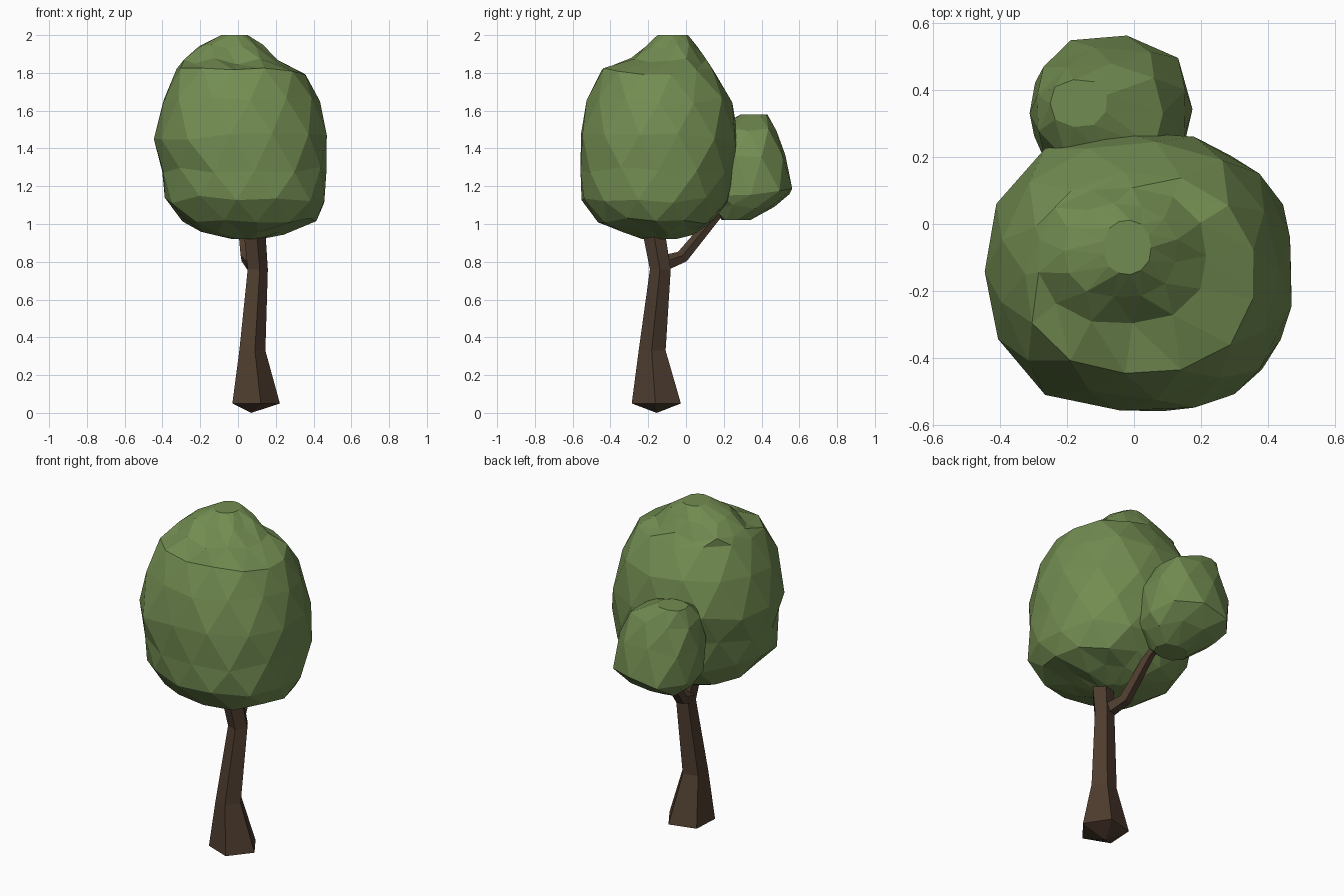
import bpy, bmesh, math, random
from mathutils import Vector, Quaternion

if "Cube" in bpy.data.objects:
    bpy.data.objects.remove(bpy.data.objects["Cube"])


def material(name, rgb):
    m = bpy.data.materials.new(name)
    m.diffuse_color = (*rgb, 1)
    m.use_nodes = True
    m.node_tree.nodes["Principled BSDF"].inputs["Base Color"].default_value = m.diffuse_color
    return m


BARK = material("bark brown", (0.078, 0.047, 0.029))
LEAF = material("leaf green", (0.17, 0.265, 0.083))


def finish(name, bm, mat):
    bmesh.ops.recalc_face_normals(bm, faces=bm.faces)
    me = bpy.data.meshes.new(name)
    bm.to_mesh(me)
    bm.free()
    me.materials.append(mat)
    ob = bpy.data.objects.new(name, me)
    bpy.context.collection.objects.link(ob)
    return ob


def limb(name, path, sides, start, level=False, tip=None):
    """Faceted tube through (x, y, z, radius) stations."""
    bm = bmesh.new()
    pts = [Vector(p[:3]) for p in path]
    rings = []
    for i, p in enumerate(pts):
        d = pts[min(i + 1, len(pts) - 1)] - pts[max(i - 1, 0)]
        q = Quaternion() if level else d.to_track_quat('Z', 'Y')
        ring = []
        for k in range(sides):
            a = math.radians(start) + k * math.tau / sides
            ring.append(bm.verts.new(p + q @ Vector((math.cos(a), math.sin(a), 0)) * path[i][3]))
        rings.append(ring)
    for a, b in zip(rings, rings[1:]):
        for k in range(sides):
            n = (k + 1) % sides
            bm.faces.new((a[k], a[n], b[n], b[k]))
    bm.faces.new(rings[-1])
    if tip:
        t = bm.verts.new(tip)
        for k in range(sides):
            bm.faces.new((rings[0][(k + 1) % sides], rings[0][k], t))
    else:
        bm.faces.new(rings[0][::-1])
    return finish(name, bm, BARK)


def crown(name, levels, sides, seed, power=2.3, jitter=0.02):
    """Faceted leaf mass lofted through (z, x0, x1, y0, y1) levels, rings staggered."""
    rng = random.Random(seed)
    bm = bmesh.new()
    rings = []
    for i, (z, x0, x1, y0, y1) in enumerate(levels):
        inner = 0 < i < len(levels) - 1
        ring = []
        for k in range(sides):
            a = (k + 0.5 * (i % 2)) * math.tau / sides
            c, s = math.cos(a), math.sin(a)
            r = (abs(c) ** power + abs(s) ** power) ** (-1 / power)
            r *= 1 + rng.uniform(-jitter, jitter)
            dz = rng.uniform(-jitter, jitter) if inner else 0
            ring.append(bm.verts.new(((x0 + x1) / 2 + c * r * (x1 - x0) / 2,
                                      (y0 + y1) / 2 + s * r * (y1 - y0) / 2, z + dz)))
        rings.append(ring)
    for i, (a, b) in enumerate(zip(rings, rings[1:])):
        for k in range(sides):
            n = (k + 1) % sides
            if i % 2 == 0:
                bm.faces.new((a[k], a[n], b[k]))
                bm.faces.new((a[n], b[n], b[k]))
            else:
                bm.faces.new((a[k], b[n], b[k]))
                bm.faces.new((a[k], a[n], b[n]))
    bm.faces.new(rings[0][::-1])
    bm.faces.new(rings[-1])
    return finish(name, bm, LEAF)


# Trunk with flared foot, and the side branch
limb("trunk", [(0.085, -0.155, 0.05, 0.137), (0.07, -0.178, 0.33, 0.075),
               (0.10, -0.135, 0.76, 0.058), (0.085, -0.165, 0.93, 0.062),
               (0.085, -0.17, 0.98, 0.06)], 5, -75, level=True, tip=(0.07, -0.155, 0))
limb("branch", [(0.08, -0.12, 0.79, 0.045), (0.045, -0.02, 0.825, 0.036),
                (0.02, 0.15, 1.03, 0.028), (0.0, 0.2, 1.09, 0.022)], 5, 20)

# Main leaf mass
crown("main_crown", [
    (0.92, -0.03, 0.12, -0.23, -0.05),
    (0.955, -0.20, 0.25, -0.34, 0.06),
    (1.015, -0.30, 0.41, -0.47, 0.15),
    (1.13, -0.38, 0.47, -0.55, 0.23),
    (1.29, -0.41, 0.475, -0.56, 0.27),
    (1.46, -0.45, 0.475, -0.565, 0.28),
    (1.65, -0.40, 0.43, -0.52, 0.24),
    (1.81, -0.33, 0.36, -0.45, 0.15),
    (1.86, -0.29, 0.22, -0.30, 0.11),
    (1.94, -0.21, 0.13, -0.22, 0.06),
    (2.00, -0.09, 0.05, -0.15, 0.01)], 13, 4)

# Small leaf mass carried by the branch
crown("back_crown", [
    (1.02, -0.14, 0.06, 0.19, 0.34),
    (1.09, -0.25, 0.13, 0.14, 0.47),
    (1.17, -0.30, 0.175, 0.12, 0.565),
    (1.35, -0.31, 0.16, 0.13, 0.53),
    (1.50, -0.29, 0.09, 0.18, 0.48),
    (1.58, -0.25, -0.08, 0.29, 0.43)], 9, 6, power=2.6)
